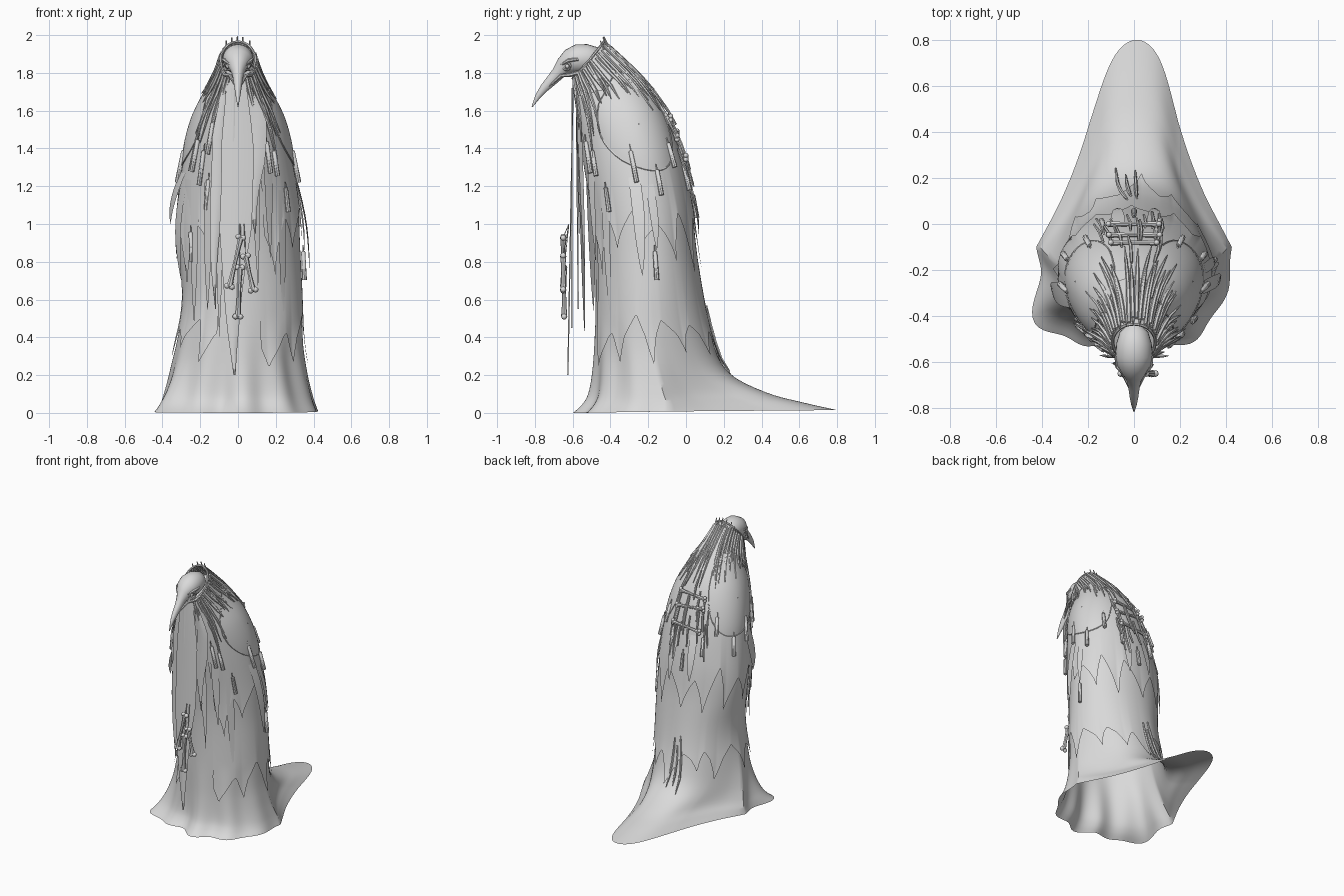
import bpy, math, random
from mathutils import Vector

if "Cube" in bpy.data.objects:
    bpy.data.objects.remove(bpy.data.objects["Cube"])

random.seed(7)
grey = bpy.data.materials.new("plain_grey")
grey.diffuse_color = (0.7, 0.7, 0.7, 1)
grey.use_nodes = True
grey.node_tree.nodes["Principled BSDF"].inputs["Base Color"].default_value = grey.diffuse_color

# Tilted rings of the robe: front y, front z, back y, back z, half width, widest y, train taper
RINGS = [(-.57, .0, .80, .015, .425, -.10, 1), (-.53, .04, .62, .055, .41, -.10, 1),
         (-.50, .10, .42, .11, .392, -.12, .9), (-.485, .22, .22, .22, .365, -.15, .5),
         (-.48, .40, .13, .42, .338, -.18, .2), (-.48, .80, .06, .80, .325, -.20, 0),
         (-.50, 1.05, .025, 1.10, .315, -.22, 0), (-.54, 1.30, -.035, 1.38, .280, -.26, 0),
         (-.57, 1.52, -.12, 1.60, .222, -.32, 0), (-.59, 1.66, -.23, 1.76, .152, -.39, 0),
         (-.60, 1.73, -.335, 1.87, .114, -.46, 0), (-.60, 1.77, -.435, 1.965, .092, -.51, 0)]
TOP = len(RINGS) - 1


def ring(u):
    u = max(0, min(TOP, u))
    i = min(int(u), TOP - 1)
    t = u - i
    a, b, c, d = (RINGS[max(0, min(TOP, i + k))] for k in (-1, 0, 1, 2))
    return [.5 * (2 * q + (r - p) * t + (2 * p - 5 * q + 4 * r - s) * t * t
                  + (3 * q - p - 3 * r + s) * t ** 3) for p, q, r, s in zip(a, b, c, d)]


def u_at(z):
    m = [(r[1] + r[3]) / 2 for r in RINGS]
    for i in range(TOP):
        if z <= m[i + 1]:
            return max(0, i + (z - m[i]) / (m[i + 1] - m[i]))
    return TOP


def cloth(u, deg, off=0.0):
    """Point on the robe; 0 degrees is the front, 90 the +x side."""
    yf, zf, yb, zb, w, c, taper = ring(u)
    deg %= 360
    a = math.radians(deg)
    s, k = math.sin(a), math.cos(a)
    z = zf + (zb - zf) * (1 - k) / 2
    # hanging folds and splayed corners on the lower front
    low = max(0, 1 - z / .5)
    fold = low * max(0, min(1, k + .25)) * (.055 * math.sin(11 * a + 1) + .03 * math.sin(5 * a))
    fold += max(0, 1 - z / .3) ** 1.5 * (.22 * math.exp(-((deg - 308) / 13) ** 2) + .1 * math.exp(-((deg - 52) / 12) ** 2))
    x = w * s
    if k < 0:                                 # long tapering train
        t = -k
        tail = (1 - 1.25 * t + .6 * t * t) * math.sqrt(max(0, 1 - t ** 6))
        x = w * ((1 - taper) * s + taper * math.copysign(tail, s))
        x += .03 * taper * max(0, t - .6)
    # the cloth draws in on one side
    x *= 1 + (-.12 if s < 0 else .02) * math.exp(-((z - .6) / .24) ** 2)
    d = (c - yf) if k > 0 else (yb - c)
    return Vector((x * (1 + fold) + off * s, c - d * k * (1 + fold) - off * k, max(0, z)))


class Part:
    def __init__(self, name):
        self.name, self.v, self.f = name, [], []

    def grid(self, rows, closed=False):
        n, b = len(rows[0]), len(self.v)
        for r in rows:
            self.v += [tuple(p) for p in r]
        for i in range(len(rows) - 1):
            for j in range(n if closed else n - 1):
                k = (j + 1) % n
                self.f.append((b + i * n + j, b + i * n + k, b + (i + 1) * n + k, b + (i + 1) * n + j))
        return b

    def tube(self, pts, radii, sides=7):
        """Capped tube; each radius is a number or (width, height)."""
        pts = [Vector(p) for p in pts]
        rows = []
        for i, p in enumerate(pts):
            t = (pts[min(i + 1, len(pts) - 1)] - pts[max(i - 1, 0)]).normalized()
            ref = Vector((0, 0, 1)) if abs(t.z) < .93 else Vector((0, 1, 0))
            sx = t.cross(ref).normalized()
            up = sx.cross(t)
            r = radii[i] if isinstance(radii[i], tuple) else (radii[i], radii[i])
            rows.append([p + sx * r[0] * math.cos(q * math.tau / sides) + up * r[1] * math.sin(q * math.tau / sides)
                         for q in range(sides)])
        b = self.grid(rows, True)
        e = b + sides * (len(pts) - 1)
        self.f += [tuple(range(b, b + sides))[::-1], tuple(range(e, e + sides))]

    def ball(self, c, r):
        c = Vector(c)
        ks = [math.pi * (i + .25) / 5.5 for i in range(6)]
        self.tube([c + Vector((0, 0, -r * math.cos(k))) for k in ks], [r * math.sin(k) for k in ks], 8)

    def bone(self, a, b, r):
        """Shaft with a pair of knuckles at each end."""
        a, b = Vector(a), Vector(b)
        self.tube([a, a.lerp(b, .2), a.lerp(b, .5), a.lerp(b, .8), b], [r * 1.3, r, r * .8, r, r * 1.3])
        side = (b - a).cross(Vector((0, 1, 0))).normalized() * r
        for p in (a, b):
            self.ball(p + side, r * 1.2)
            self.ball(p - side, r * 1.2)

    def make(self, angle=40):
        me = bpy.data.meshes.new(self.name)
        me.from_pydata(self.v, [], self.f)
        me.materials.append(grey)
        ob = bpy.data.objects.new(self.name, me)
        bpy.context.collection.objects.link(ob)
        bpy.ops.object.select_all(action='DESELECT')
        ob.select_set(True)
        bpy.context.view_layer.objects.active = ob
        bpy.ops.object.shade_smooth_by_angle(angle=math.radians(angle))


def ragged(low, high, count):
    """Torn hem height by angle: irregular points and rounded lobes."""
    xs = sorted((i + random.uniform(-.4, .4)) * 360 / count for i in range(1, count))
    pts = [(0, high)] + [(x, random.uniform(low, low + (high - low) * .55) if i % 2 else
                          random.uniform(low + (high - low) * .6, high)) for i, x in enumerate(xs)] + [(361, high)]

    def hem(d):
        for (x0, h0), (x1, h1) in zip(pts, pts[1:]):
            if d <= x1:
                t = (d - x0) / (x1 - x0)
                t = t ** .6 if h1 > h0 else 1 - (1 - t) ** .6
                return h0 + (h1 - h0) * t
        return high
    return hem


# Robe with train, open underneath, closed just inside the hood
robe = Part("robe")
N = 144
b = robe.grid([[cloth(i / 4, j * 360 / N) for j in range(N)] for i in range(TOP * 4 + 1)], True)
inner = b + (TOP * 4 - 5) * N
robe.f.append(tuple(range(inner, inner + N)))
robe.make()

# Two torn cloak layers
for name, top, hem, gap, off in (("lower_cloak", 1.2, ragged(.2, .56, 24), 20, .004),
                                 ("upper_cloak", 1.72, ragged(.7, 1.1, 24), 24, .008)):
    lay, rows = Part(name), []
    for i in range(25):
        t = i / 24
        rows.append([cloth(u_at(top + (hem(d) - top) * t), d, off + .009 * t ** 4)
                     for d in [gap + j * (360 - 2 * gap) / 240 for j in range(241)]])
    lay.grid(rows)
    lay.make()

# Long centre panels: left x, right x, top, bottom, y at top, y at bottom
panels = Part("front_panels")
for x0, x1, zt, zb, y0, y1 in ((-.10, .07, 1.75, .20, -.602, -.63), (-.15, -.08, 1.70, .55, -.585, -.575),
                               (.05, .14, 1.70, .95, -.585, -.57), (-.06, -.02, 1.72, .45, -.607, -.61)):
    rows = []
    for i in range(15):
        t = i / 14
        nar = max(0, t - .5) / .5
        cx = (x0 + x1) / 2 * min(1, .6 + 2 * t) + .012 * math.sin(6 * t)
        hw = (x1 - x0) / 2 * (1 - .92 * nar) * (1 + random.uniform(-.2, .1) * nar) * min(1, .6 + 2 * t)
        rows.append([(cx + hw * q, y0 + (y1 - y0) * t + .008 * q * q, zt + (zb - zt) * t) for q in (-1, -.4, .4, 1)])
    panels.grid(rows)

# Torn strips hanging straight down from the chest: angle, half angle, top, bottom
for d, w, zt, zb in ((26, 6, 1.62, .75), (38, 6, 1.48, .9), (334, 6, 1.62, .5), (322, 7, 1.5, .62),
                     (310, 6, 1.3, .55), (48, 5, 1.2, .55), (300, 6, 1.25, .75)):
    rows = []
    for i in range(11):
        t = i / 10
        row = []
        for q in (-1, 0, 1):
            p = cloth(u_at(zt - .06 * t), d + q * w * (1 - .85 * t ** 3), .012)
            row.append(p + Vector((0, .02 * t, (zb - zt) * t * (.94 + .06 * q))))
        rows.append(row)
    panels.grid(rows)
panels.make()

# Torn strips flaring off the sides
strips = Part("side_strips")
for d, zt, zb, w, fl in ((84, 1.25, .72, 6, .04), (100, 1.2, .85, 5, .02), (283, 1.28, 1.0, 10, .04), (290, 1.2, .7, 8, .015),
                         (165, 1.25, .92, 5, .025), (192, 1.25, .95, 5, .025)):
    strips.grid([[cloth(u_at(zt + (zb - zt) * i / 8), d + q * w * (1 - (i / 8) ** 3), .012 + fl * math.sin(i / 8 * 2))
                  for q in (-1, 0, 1)] for i in range(9)])
strips.make()

# Egg-shaped shoulder plates with a cord rim, leaning back
plates = Part("shoulder_plates")
for side in (1, -1):
    rows = []
    for i in range(11):
        r = max(.01, i / 10)
        row = []
        for q in range(40):
            ca, sa = r * math.cos(q * math.tau / 40), r * math.sin(q * math.tau / 40)
            deg = 104 + 48 * ca + 14 * sa * sa + 12 * sa
            row.append(cloth(u_at(1.515 + .245 * sa - .05 * ca), side * deg, .028 - .014 * r * r))
        rows.append(row)
    plates.grid(rows, True)
    plates.tube(rows[-1] + rows[-1][:1], [.004] * 41, 5)
plates.make()

# Quill collar from the hood: long in front and back, short above the shoulder plates
quills = Part("collar_quills")
for row, count, thick in ((0, 34, .010), (1, 16, .008)):
    for k in range(count):
        d = 30 + 300 * (k + random.uniform(-.3, .3)) / (count - 1)
        f = abs(180 - d)                      # 0 at the back, 150 at the front
        u1 = 7.4 if f > 120 else 8.7 if f > 55 else 8.3
        u1 += random.uniform(-.3, .5) - .3 * row
        s0 = 11 - 1.1 * row - random.uniform(0, .3)
        tilt = random.uniform(-4, 4)
        pts = [cloth(s0 + (u1 - s0) * t, d + tilt * t, .006 + .006 * row + .02 * t ** 3) for t in (0, .25, .5, .75, 1)]
        quills.tube(pts, [thick * .8, thick, thick, thick * .8, .002], 6)
for d in (140, 165, 182, 200, 220):          # tips above the hood
    p = cloth(TOP, d, .005)
    quills.tube([p + Vector((0, .03, -.05)), p + Vector((0, -.005, .028))], [.008, .003], 6)
quills.make()

# Hood rim
rim = Part("hood_rim")
rim.tube([cloth(TOP, j * 7.5, 0) for j in range(49)], [.007] * 49, 6)
rim.make()

# Bird skull with a hooked beak
skull = Part("bird_skull")
PROFILE = [(-.44, 1.87, .03, .03), (-.47, 1.875, .062, .06), (-.52, 1.875, .077, .077), (-.57, 1.872, .081, .08),
           (-.61, 1.858, .074, .07), (-.645, 1.835, .050, .05), (-.675, 1.80, .032, .036), (-.71, 1.762, .025, .030),
           (-.75, 1.72, .019, .023), (-.785, 1.675, .012, .015), (-.815, 1.62, .002, .003)]
skull.tube([(0, y, z) for y, z, w, h in PROFILE], [(w, h) for y, z, w, h in PROFILE], 24)
for s in (-1, 1):
    # eye socket rim, eyeball, brow and cheek bone
    c = Vector((s * .058, -.632, 1.835))
    skull.tube([c + Vector((s * -.022 * math.cos(q * .5236), .02 * -math.cos(q * .5236), .02 * math.sin(q * .5236)))
                for q in range(13)], [.006] * 13, 6)
    skull.ball(c + Vector((-s * .004, .004, 0)), .012)
    skull.tube([(s * .078, -.57, 1.872), (s * .07, -.62, 1.866), (s * .035, -.665, 1.84)], [.008, .011, .005])
    skull.tube([(s * .078, -.54, 1.81), (s * .07, -.61, 1.79), (s * .04, -.66, 1.785), (s * .012, -.73, 1.725)],
               [.011, .011, .010, .004])
skull.make()

# Bones hanging on the front, with cords
front = Part("front_bones")
for a, e in (((.015, -.65, .93), (-.045, -.65, .67)), ((.01, -.645, .77), (0, -.645, .51)), ((.04, -.65, .83), (.08, -.65, .65))):
    front.bone(a, e, .013)
    front.tube([a, (a[0] * .8, -.62, 1.0)], [.002, .002], 4)
front.make()

# Bones and rods lashed down the back
back = Part("back_bones")
for z, w, t in ((1.55, .10, .01), (1.47, .11, -.012), (1.34, .11, .012)):
    y = cloth(u_at(z), 180, .035).y
    back.bone((-w, y, z - t), (w, y, z + t), .011)
for k in range(18):
    d = 180 + random.uniform(-30, 30)
    z = random.uniform(1.3, 1.68)
    n = random.uniform(.14, .26)
    back.tube([cloth(u_at(z), d, .02), cloth(u_at(z - n / 2), d, .025), cloth(u_at(z - n), d + 2, .035)], [.006, .008, .005], 6)
for d0, d1, zt, zb in ((186, 197, .57, .2), (178, 180, .55, .22), (183, 188, .5, .24)):
    back.tube([cloth(u_at(zt + (zb - zt) * t), d0 + (d1 - d0) * t, .012) for t in (0, .25, .5, .75, 1)],
              [.005, .008, .009, .008, .003], 6)
back.make()

# Small rod pendants: angle, top height, length
pend = Part("pendants")
for d, z, n in ((86, 1.42, .2), (112, 1.30, .16), (138, 1.42, .15), (274, 1.42, .2), (248, 1.30, .16), (222, 1.42, .15),
                (98, .88, .18), (34, 1.5, .2), (42, 1.44, .16), (326, 1.6, .2), (320, 1.45, .22), (308, 1.5, .2),
                (330, 1.3, .2), (52, 1.24, .16), (312, 1.0, .2), (160, 1.3, .15), (180, 1.15, .14), (205, 1.28, .15)):
    p, e = cloth(u_at(z), d, .022), cloth(u_at(z - n), d, .024)
    pend.tube([p, p.lerp(e, .25)], [.004, .004], 5)
    pend.tube([p.lerp(e, .18), p.lerp(e, .2), e], [.008, .011, .013], 8)
pend.make()
